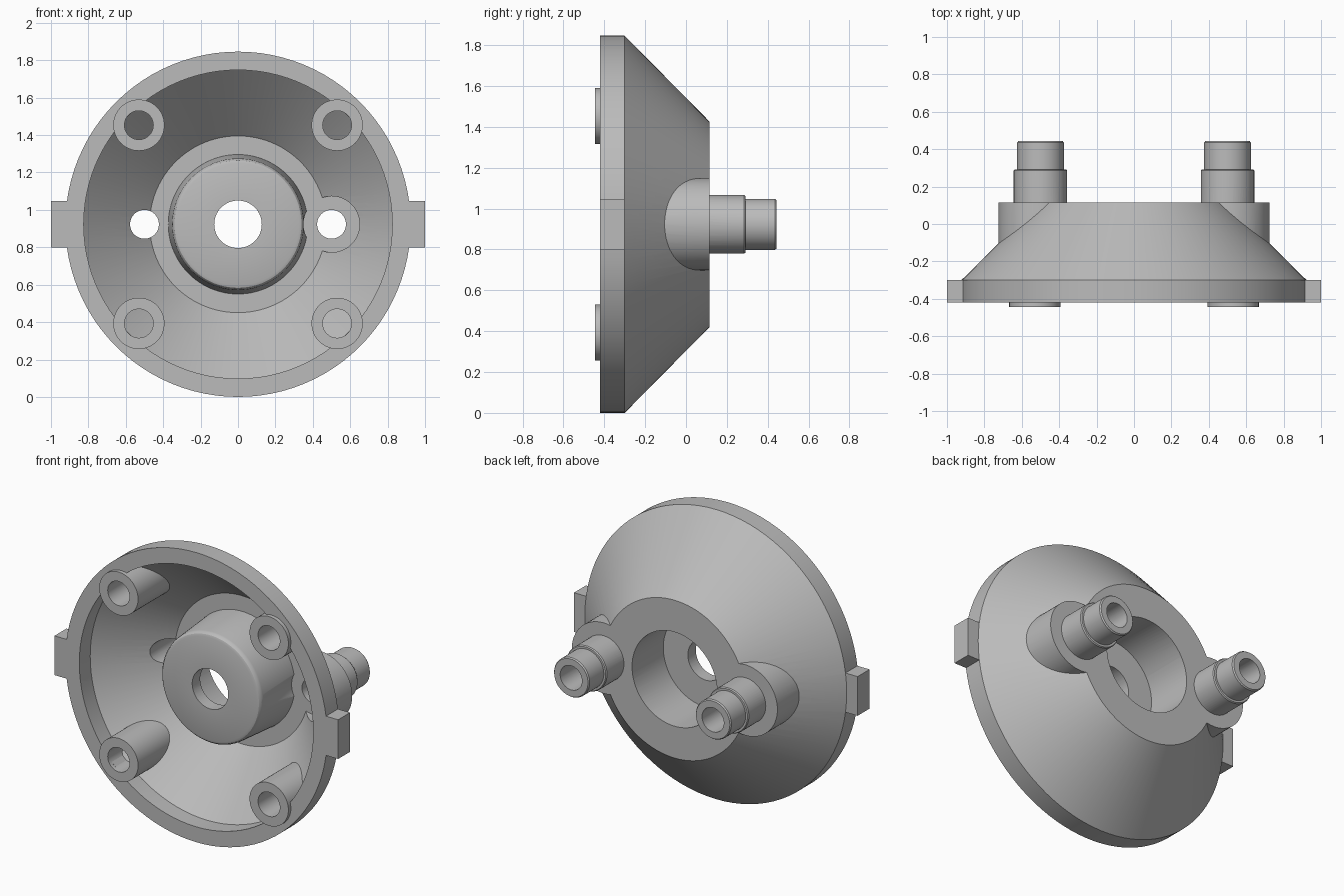
import bpy, bmesh, math
from mathutils import Vector

CZ = 0.923      # height of the main axis
SEGS = 96

cube = bpy.data.objects.get("Cube")
if cube:
    bpy.data.objects.remove(cube, do_unlink=True)

grey = bpy.data.materials.new("plain grey")
grey.use_nodes = True
grey.diffuse_color = (0.5, 0.5, 0.5, 1)
grey.node_tree.nodes["Principled BSDF"].inputs["Base Color"].default_value = (0.5, 0.5, 0.5, 1)


def finish(bm, name):
    bmesh.ops.recalc_face_normals(bm, faces=bm.faces)
    mesh = bpy.data.meshes.new(name)
    bm.to_mesh(mesh)
    bm.free()
    obj = bpy.data.objects.new(name, mesh)
    bpy.context.collection.objects.link(obj)
    mesh.materials.append(grey)
    return obj


def lathe(name, profile, x=0, z=CZ, closed=False, segs=SEGS):
    """Turn a (radius, y) profile about an axis parallel to y."""
    bm = bmesh.new()
    vs = [bm.verts.new((x + r, y, z)) for r, y in profile]
    pairs = list(zip(vs, vs[1:])) + ([(vs[-1], vs[0])] if closed else [])
    es = [bm.edges.new(p) for p in pairs]
    bmesh.ops.spin(bm, geom=vs + es, cent=(x, 0, z), axis=(0, 1, 0),
                   angle=2 * math.pi, steps=segs)
    bmesh.ops.remove_doubles(bm, verts=bm.verts, dist=1e-5)
    return finish(bm, name)


def rod(name, r, y0, y1, x=0, segs=64):
    return lathe(name, [(0, y0), (r, y0), (r, y1), (0, y1)], x, segs=segs)


def box(name, center, size):
    bm = bmesh.new()
    bmesh.ops.create_cube(bm, size=1)
    for v in bm.verts:
        v.co = Vector([c + a * s for c, a, s in zip(center, v.co, size)])
    return finish(bm, name)


def combine(target, other, operation):
    mod = target.modifiers.new(operation.lower(), 'BOOLEAN')
    mod.operation = operation
    mod.solver = 'EXACT'
    mod.object = other
    bpy.context.view_layer.objects.active = target
    bpy.ops.object.modifier_apply(modifier=mod.name)
    bpy.data.objects.remove(other, do_unlink=True)


def smooth(obj):
    bpy.ops.object.select_all(action='DESELECT')
    obj.select_set(True)
    bpy.context.view_layer.objects.active = obj
    bpy.ops.object.shade_smooth_by_angle(angle=math.radians(30))


# Solid outer cone with rim
housing = lathe("housing", [(0, -0.42), (0.923, -0.42), (0.923, -0.30),
                            (0.503, 0.115), (0, 0.115)])

# Side tabs, rear bosses and stepped pegs
for s in (-1, 1):
    combine(housing, box("tab", (s * 0.94, -0.36, CZ), (0.12, 0.12, 0.25)), 'UNION')
    combine(housing, rod("boss", 0.225, -0.18, 0.115, s * 0.5), 'UNION')
    combine(housing, lathe("peg", [(0, 0.08), (0.143, 0.08), (0.143, 0.285), (0.138, 0.292),
                                   (0.125, 0.292), (0.125, 0.435), (0.119, 0.443),
                                   (0, 0.443)], s * 0.5, segs=64), 'UNION')

# Front cavity, leaving the rounded hub in the middle
combine(housing, lathe("cavity", [(0, -0.5), (0.825, -0.5), (0.825, -0.31), (0.4725, 0.04),
                                  (0.373, 0.04), (0.352, -0.25), (0.349, -0.264),
                                  (0.340, -0.275), (0.326, -0.28), (0, -0.28)]), 'DIFFERENCE')

# Hub hollow, centre hole, pocket on the left side, peg bores
combine(housing, rod("hollow", 0.30, -0.20, 0.3, segs=SEGS), 'DIFFERENCE')
combine(housing, rod("centre_hole", 0.127, -0.6, 0.0), 'DIFFERENCE')
combine(housing, rod("pocket", 0.15, -0.5, 0.04, 0.5), 'DIFFERENCE')
for s in (-1, 1):
    combine(housing, rod("bore", 0.077, -0.6, 0.6, s * 0.5), 'DIFFERENCE')
smooth(housing)

# Four tubular posts whose back ends follow the cone wall
for sx, side in ((-1, "right"), (1, "left")):
    for sz, level in ((-1, "lower"), (1, "upper")):
        post = lathe(f"{level}_{side}_post", [(0.077, -0.445), (0.137, -0.445),
                                              (0.137, -0.2), (0.077, -0.2)],
                     sx * 0.53, CZ + sz * 0.53, closed=True, segs=64)
        for v in post.data.vertices:
            if v.co.y > -0.3:
                v.co.y = 0.545 - math.hypot(v.co.x, v.co.z - CZ)
        smooth(post)
